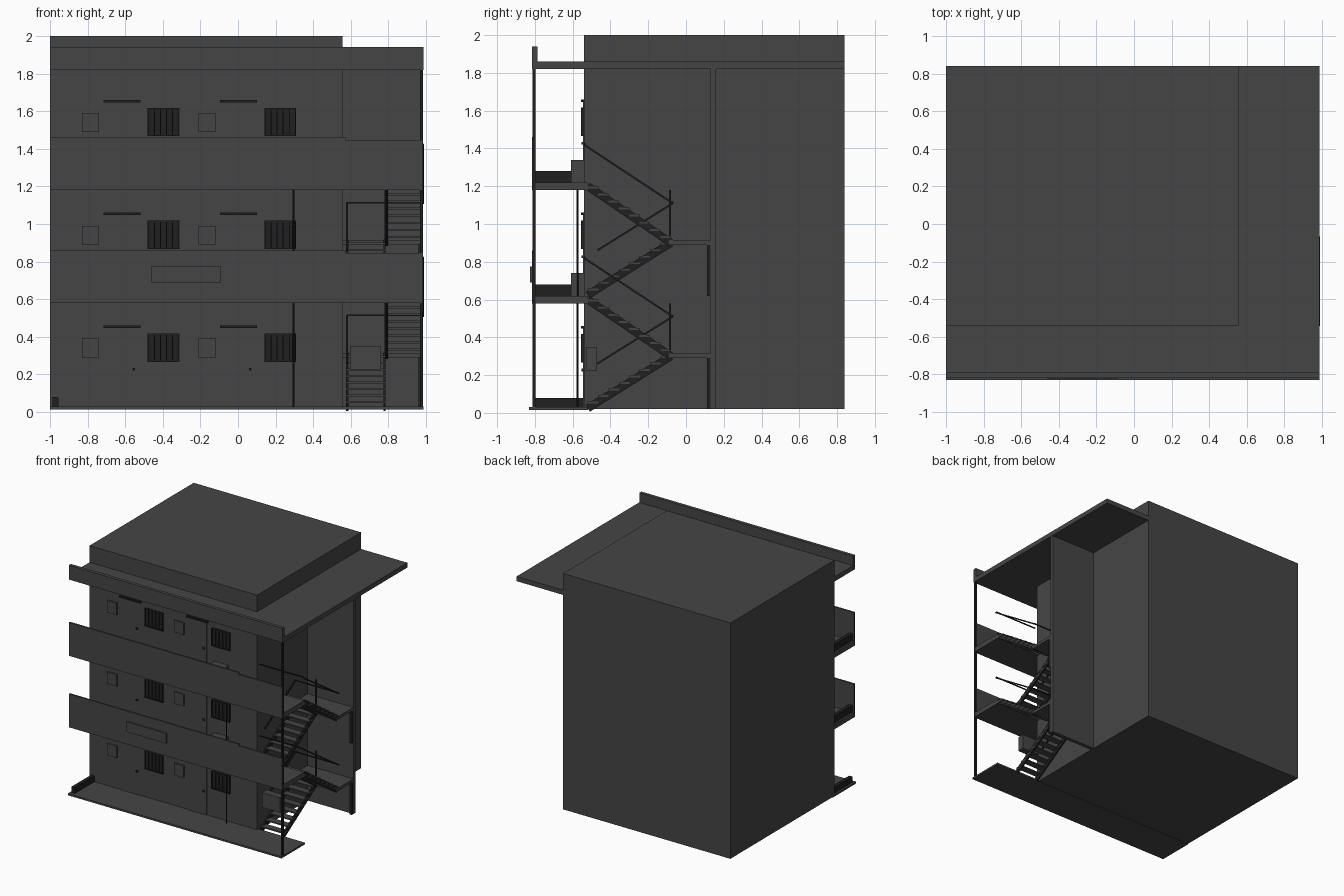
import bpy, math
from mathutils import Vector

if "Cube" in bpy.data.objects:
    bpy.data.objects.remove(bpy.data.objects["Cube"], do_unlink=True)


def material(name, value):
    m = bpy.data.materials.new(name)
    m.use_nodes = True
    colour = (value, value, value, 1)
    m.diffuse_color = colour
    m.node_tree.nodes["Principled BSDF"].inputs["Base Color"].default_value = colour
    return m


GREY = material("charcoal grey", 0.06)
DARK = material("near black", 0.014)


def box(name, x, y, z, mat=GREY):
    """Axis-aligned box from (min, max) ranges."""
    bpy.ops.mesh.primitive_cube_add(size=1)
    o = bpy.context.object
    o.name = name
    o.location = [(r[0] + r[1]) / 2 for r in (x, y, z)]
    o.scale = [r[1] - r[0] for r in (x, y, z)]
    o.data.materials.append(mat)
    return o


def bar(name, a, b, width, depth, mat=DARK):
    """Rectangular bar between two points."""
    a, b = Vector(a), Vector(b)
    bpy.ops.mesh.primitive_cube_add(size=1, location=(a + b) / 2)
    o = bpy.context.object
    o.name = name
    d = b - a
    o.scale = (width, d.length, depth)
    # lengthwise axis is y; bars lie in a plane of constant x
    o.rotation_euler = (math.atan2(d.z, d.y), 0, 0)
    o.data.materials.append(mat)
    return o


L, R, SIDE = -1.0, 0.98, 0.555
FRONT, WALL, BACK = -0.815, -0.54, 0.84
STOREY = 0.6

# Main volume, roof and ground
box("main_block", (L, SIDE), (WALL, BACK), (0.02, 2.0))
box("roof_slab", (L, 0.985), (FRONT, BACK), (1.82, 1.86))
box("roof_parapet", (L, 0.985), (FRONT, -0.787), (1.82, 1.94))
box("ground_slab", (L, 0.985), (-0.83, -0.52), (0.015, 0.03))
box("stairwell_wall", (SIDE, R), (0.13, 0.16), (0.02, 1.82))
box("corner_column", (0.968, 0.984), (-0.812, -0.796), (0.02, 1.82), DARK)

# Walkways with front parapets
for i in (1, 2):
    z = i * STOREY
    box("walkway_slab", (L, R), (FRONT, WALL + 0.02), (z - 0.02, z + 0.02))
    box("walkway_parapet", (L, 0.575), (FRONT, -0.8), (z - 0.02, z + 0.26))
    box("stair_parapet", (0.575, R), (FRONT, -0.8), (z - 0.02, z + 0.245))
    box("outdoor_unit", (0.16, 0.29), (-0.61, WALL), (z + 0.02, z + 0.14))

# Fittings on each storey
for i in range(3):
    z = i * STOREY + 0.02
    box("end_curb", (-0.985, -0.955), (-0.8, WALL), (z, z + 0.06), DARK)
    for x in (-0.705, -0.085):
        box("door", (x, x + 0.175), (WALL - 0.005, WALL), (z, z + 0.43))
        box("door_awning", (x - 0.01, x + 0.187), (WALL - 0.015, WALL), (z + 0.427, z + 0.44), DARK)
        box("door_knob", (x + 0.143, x + 0.157), (WALL - 0.014, WALL), (z + 0.2, z + 0.214), DARK)
        box("meter_box", (x - 0.125, x - 0.035), (WALL - 0.012, WALL), (z + 0.27, z + 0.37))
        wx = x + 0.225
        box("window_pane", (wx, wx + 0.168), (WALL - 0.007, WALL), (z + 0.25, z + 0.395), DARK)
        for k in range(6):
            bx = wx + k * 0.0325
            box("window_bar", (bx, bx + 0.005), (WALL - 0.015, WALL), (z + 0.247, z + 0.398), DARK)
        for dz in (0.247, 0.39):
            box("window_rail", (wx, wx + 0.168), (WALL - 0.013, WALL), (z + dz, z + dz + 0.008), DARK)
    if i < 2:
        bpy.ops.mesh.primitive_cylinder_add(vertices=8, radius=0.005, depth=0.56,
                                            location=(0.295, -0.575, z + 0.28))
        bpy.context.object.name = "drain_pipe"
        bpy.context.object.data.materials.append(DARK)

box("name_plate", (-0.46, -0.09), (-0.825, FRONT), (0.69, 0.775))
box("wall_cabinet", (0.595, 0.76), (-0.53, -0.47), (0.225, 0.35))


def flight(x0, x1, y0, z0, y1, z1):
    """Open flight: two stringers and thin treads."""
    for x in (x0 + 0.006, x1 - 0.006):
        bar("stair_stringer", (x, y0, z0), (x, y1, z1), 0.012, 0.042)
    n = 8
    for k in range(n):
        t = (k + 0.5) / n
        y, z = y0 + (y1 - y0) * t, z0 + (z1 - z0) * t + 0.008
        box("stair_tread", (x0, x1), (y - 0.028, y + 0.028), (z, z + 0.01))


# Dog-leg stairs with landings and handrails
for i in range(2):
    z = i * STOREY + 0.02
    mid = z + 0.29
    flight(0.575, 0.785, -0.52, z + 0.004, -0.08, mid - 0.01)
    flight(0.785, 0.98, -0.08, mid - 0.01, -0.52, z + 0.58)
    box("stair_landing", (SIDE, R), (-0.09, 0.13), (mid - 0.02, mid + 0.005))
    box("landing_post", (0.96, R), (0.11, 0.13), (z, mid - 0.02), DARK)
    bar("lower_handrail", (0.58, -0.47, z + 0.24), (0.58, -0.07, mid + 0.2), 0.01, 0.01)
    bar("upper_handrail", (0.985, -0.07, mid + 0.2), (0.985, -0.54, z + 0.8), 0.01, 0.01)
    box("landing_handrail", (0.58, 0.985), (-0.075, -0.067), (mid + 0.2, mid + 0.208), DARK)
    box("top_handrail", (0.58, 0.985), (-0.54, -0.532), (z + 0.8, z + 0.808), DARK)
    box("stair_newel", (0.78, 0.79), (-0.09, -0.08), (mid, mid + 0.27), DARK)
